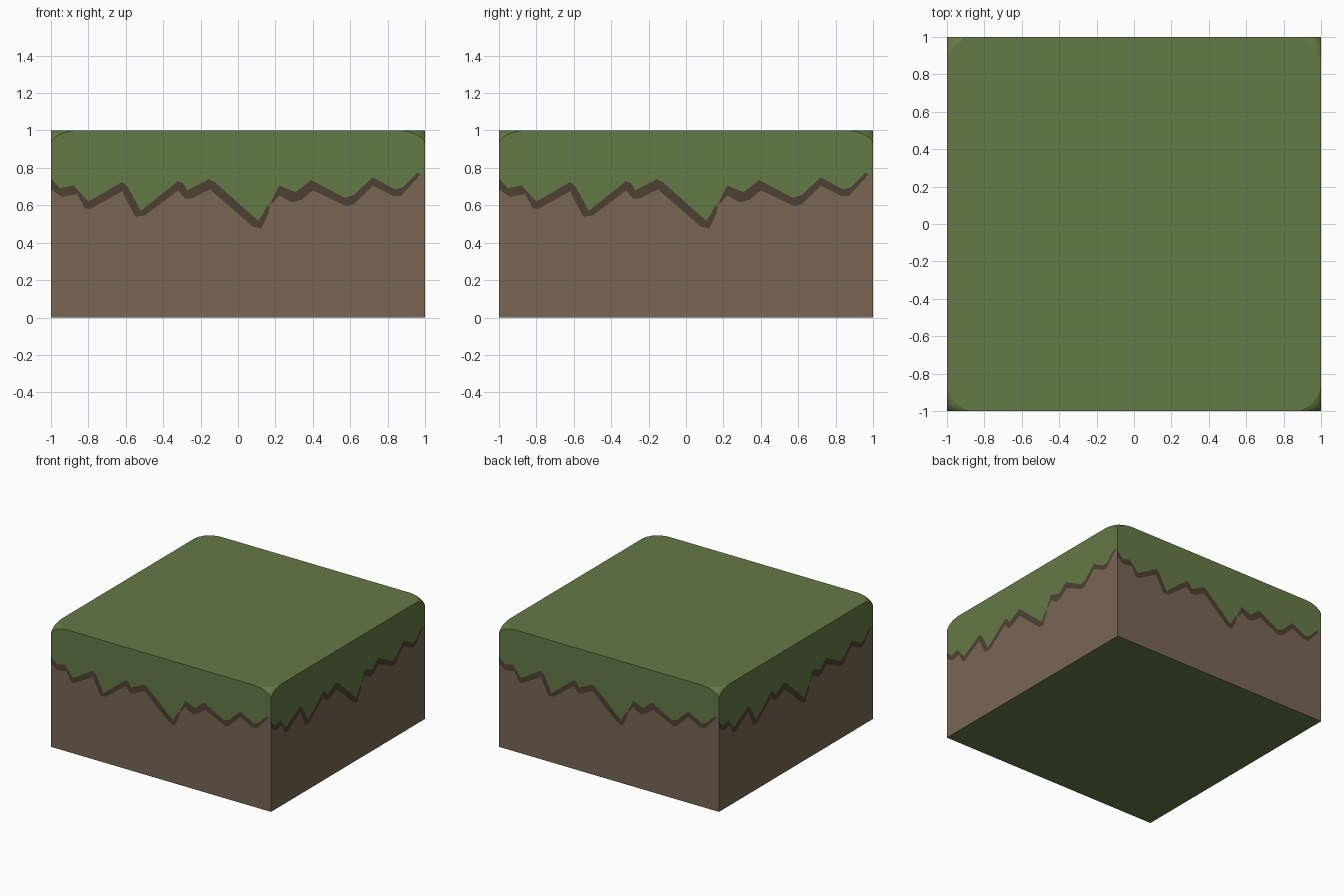
import bpy, bmesh
from mathutils import Vector, Matrix

if "Cube" in bpy.data.objects:
    bpy.data.objects.remove(bpy.data.objects["Cube"])


def material(name, rgb):
    m = bpy.data.materials.new(name)
    m.diffuse_color = (*rgb, 1)
    m.use_nodes = True
    m.node_tree.nodes["Principled BSDF"].inputs["Base Color"].default_value = m.diffuse_color
    return m


GREEN, BROWN, DARK = 0, 1, 2
mats = [material("grass_green", (0.127, 0.195, 0.061)),
        material("soil_brown", (0.188, 0.133, 0.089)),
        material("dark_soil", (0.076, 0.051, 0.034))]

# Painted border on each side: (along, height). Dark band lies between upper and lower.
pinch, tip = (0.17, 0.605), (0.975, 0.765)
upper_a = [(-1, .745), (-.95, .69), (-.88, .708), (-.8, .62), (-.62, .725), (-.59, .70),
           (-.52, .57), (-.32, .73), (-.295, .72), (-.27, .68), (-.155, .74), (-.12, .72),
           (.11, .515), (.155, .595)]
lower_a = [(-1, .685), (-.94, .645), (-.86, .66), (-.82, .585), (-.79, .58), (-.62, .675),
           (-.55, .54), (-.5, .545), (-.32, .68), (-.28, .635), (-.24, .64), (-.15, .685),
           (.08, .485), (.125, .475), (.165, .56)]
upper_b = [(.22, .705), (.31, .67), (.39, .735), (.42, .72), (.57, .64), (.62, .655),
           (.72, .75), (.84, .685), (.88, .695), (.96, .775)]
lower_b = [(.195, .62), (.22, .655), (.285, .615), (.34, .63), (.4, .68), (.58, .595),
           (.62, .605), (.72, .705), (.83, .65), (.87, .65), (.95, .735)]
end = (1, .765)

# Block with the four top corners rounded by a vertex bevel
bm = bmesh.new()
bmesh.ops.create_cube(bm, size=2)
bmesh.ops.bevel(bm, geom=[v for v in bm.verts if v.co.z > 0], offset=0.15,
                offset_type='OFFSET', segments=8, profile=0.5, affect='VERTICES')
for v in bm.verts:
    v.co.z = (v.co.z + 1) / 2
bm.normal_update()
for f in bm.faces:
    n = f.normal
    f.smooth = max(abs(n.x), abs(n.y), abs(n.z)) < 0.999   # rounded corners only

# Replace each side by grass, dark band and soil faces
front = [f for f in bm.faces if f.normal.y < -0.999 and f.calc_area() > 0.5][0]
rim = sorted({(round(v.co.x, 5), round(v.co.z, 5)) for v in front.verts if v.co.z > 0.5})
sides = [f for f in bm.faces if abs(f.normal.z) < 0.001 and f.calc_area() > 0.5]
bmesh.ops.delete(bm, geom=sides, context='FACES_ONLY')

top_line = upper_a + [pinch] + upper_b + [tip, end]
bottom_line = lower_a + [pinch] + lower_b + [tip, end]
pieces = [(top_line + rim[::-1], GREEN),
          (lower_a + [pinch] + upper_a[::-1], DARK),
          ([pinch] + lower_b + [tip] + upper_b[::-1], DARK),
          ([(-1, 0), (1, 0)] + bottom_line[::-1], BROWN)]
for k in range(4):
    turn = Matrix.Rotation(k * 1.5707963268, 3, 'Z')
    for outline, mat in pieces:
        face = bm.faces.new([bm.verts.new(turn @ Vector((x, -1, z))) for x, z in outline])
        face.material_index = mat

mesh = bpy.data.meshes.new("grass_block")
bm.to_mesh(mesh)
bm.free()
for m in mats:
    mesh.materials.append(m)
block = bpy.data.objects.new("grass_block", mesh)
bpy.context.collection.objects.link(block)
